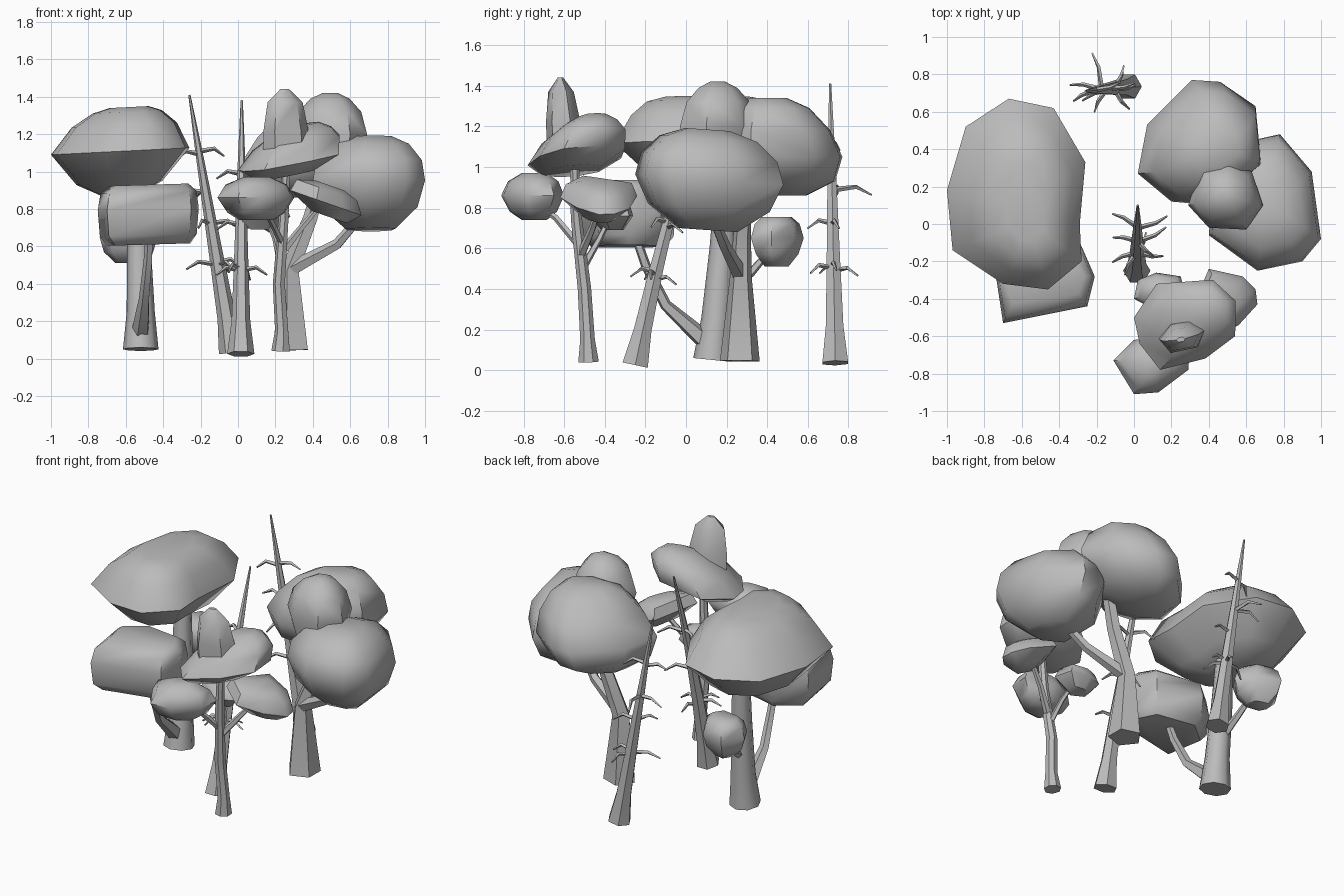
import bpy, bmesh, math
from mathutils import Vector

cube = bpy.data.objects.get("Cube")
if cube:
    bpy.data.objects.remove(cube, do_unlink=True)

grey = bpy.data.materials.new("plain_grey")
grey.use_nodes = True
color = (0.5, 0.5, 0.5, 1)
grey.diffuse_color = color
grey.node_tree.nodes["Principled BSDF"].inputs["Base Color"].default_value = color


def skin(name, rings, angle):
    """Join a stack of equal rings into a closed, softly shaded mesh."""
    bm = bmesh.new()
    loops = [[bm.verts.new(p) for p in ring] for ring in rings]
    count = len(loops[0])
    for low, high in zip(loops, loops[1:]):
        for i in range(count):
            j = (i + 1) % count
            bm.faces.new((low[i], low[j], high[j], high[i]))
    bm.faces.new(loops[0][::-1])
    bm.faces.new(loops[-1])
    bmesh.ops.recalc_face_normals(bm, faces=bm.faces)
    mesh = bpy.data.meshes.new(name)
    bm.to_mesh(mesh)
    bm.free()
    mesh.materials.append(grey)
    obj = bpy.data.objects.new(name, mesh)
    bpy.context.collection.objects.link(obj)
    bpy.ops.object.select_all(action='DESELECT')
    obj.select_set(True)
    bpy.context.view_layer.objects.active = obj
    bpy.ops.object.shade_smooth_by_angle(angle=math.radians(angle))
    return obj


def clump(name, outline, layers, slope=(0, 0), lean=(0, 0)):
    """Foliage: plan outline scaled per (height, x scale, y scale), sloped, and leaning about its widest layer."""
    cx = sum(p[0] for p in outline) / len(outline)
    cy = sum(p[1] for p in outline) / len(outline)
    middle = max(layers, key=lambda layer: layer[1])[0]
    rings = []
    for z, sx, sy in layers:
        ring = []
        for x, y in outline:
            dx, dy = (x - cx) * sx, (y - cy) * sy
            ring.append((cx + dx + lean[0] * (z - middle), cy + dy + lean[1] * (z - middle),
                         z + dx * slope[0] + dy * slope[1]))
        rings.append(ring)
    return skin(name, rings, 50)


def limb(name, path, sides=6):
    """Tapered wood: path of (x, y, z, radius)."""
    pts = [Vector(p[:3]) for p in path]
    rings = []
    for i, p in enumerate(pts):
        way = (pts[min(i + 1, len(pts) - 1)] - pts[max(i - 1, 0)]).normalized()
        side = way.cross(Vector((0, 1, 0)))
        if side.length < 0.2:
            side = way.cross(Vector((1, 0, 0)))
        side.normalize()
        up = way.cross(side)
        rings.append([p + path[i][3] * (side * math.cos(a) + up * math.sin(a))
                      for a in (math.tau * k / sides for k in range(sides))])
    return skin(name, rings, 50)


def bare_tree(name, base, tip, bend, twigs):
    """Leafless leaning trunk with bent twigs given as (height fraction, heading, length)."""
    base, tip, bend = Vector(base), Vector(tip), Vector(bend)

    def at(t):
        return base.lerp(tip, t) + bend * math.sin(math.pi * t)

    profile = ((0, .073), (.13, .05), (.35, .039), (.6, .028), (.8, .018), (1, .006))
    limb(name + "_trunk", [(*at(t), r) for t, r in profile])
    for i, (t, heading, length) in enumerate(twigs):
        a = math.radians(heading)
        out = Vector((math.cos(a), math.sin(a), 0))
        turn = Vector((-out.y, out.x, 0)) * length * .12
        root = at(t)
        elbow = root + out * length * .6 + Vector((0, 0, .015))
        end = root + out * length + turn - Vector((0, 0, .025))
        limb(f"{name}_twig_{i}", [(*root, .014), (*elbow, .011), (*end, .005)], 4)


# Wide tree
limb("wide_tree_trunk", [(-.52, .13, .05, .095), (-.52, .15, .25, .075),
                         (-.53, .18, .6, .064), (-.54, .2, 1, .05)], 8)
limb("wide_tree_front_branch", [(-.52, .1, .14, .05), (-.5, -.1, .32, .03),
                                (-.48, -.2, .52, .025), (-.47, -.27, .72, .02)], 5)
limb("wide_tree_back_branch", [(-.53, .17, .38, .03), (-.54, .32, .48, .022),
                               (-.58, .44, .62, .015)], 5)
clump("wide_tree_crown",
      [(-.9, .52), (-.67, .67), (-.43, .62), (-.26, .33), (-.29, 0), (-.28, -.2),
       (-.46, -.35), (-.7, -.32), (-.97, -.14), (-1, .18)],
      [(.88, .3, .3), (.94, .62, .65), (1.11, 1, 1), (1.25, .76, .8), (1.32, .5, .62),
       (1.345, .28, .42)], (.05, 0), (.1, -.12))
clump("wide_tree_front_clump",
      [(-.7, -.53), (-.25, -.44), (-.21, -.28), (-.28, -.12), (-.58, -.05), (-.75, -.2)],
      [(.61, .82, .75), (.66, .96, .95), (.8, 1, 1), (.89, .95, .9), (.93, .78, .6)], (.03, 0))
clump("wide_tree_back_clump",
      [(-.74, .45), (-.69, .35), (-.5, .32), (-.43, .42), (-.5, .54), (-.66, .58)],
      [(.51, .45, .45), (.57, .85, .8), (.65, 1, 1), (.72, .85, .85), (.755, .55, .55)])

# Round tree
limb("round_tree_trunk", [(.29, .265, .045, .103), (.28, .27, .47, .055),
                          (.39, .28, .75, .042), (.46, .3, 1, .035)], 5)
limb("round_tree_branch", [(.29, .26, .48, .042), (.53, .19, .61, .03),
                           (.66, .13, .76, .024)], 5)
clump("round_tree_side_clump",
      [(.4, -.06), (.66, -.25), (.9, -.2), (1, -.08), (.95, .28), (.78, .48),
       (.6, .44), (.42, .2)],
      [(.69, .45, .4), (.8, .86, .82), (.94, 1, 1), (1.05, .94, .92), (1.14, .7, .66),
       (1.185, .38, .3)], (0, -.07))
clump("round_tree_back_clump",
      [(.02, .27), (.07, .53), (.31, .77), (.46, .76), (.65, .63), (.68, .32),
       (.42, .1), (.2, .12)],
      [(.86, .45, .4), (.93, .83, .85), (1.05, 1, 1), (1.18, .87, .87), (1.29, .64, .6),
       (1.34, .38, .28)], lean=(.3, -.12))
clump("round_tree_top_clump",
      [(.29, .1), (.35, .3), (.5, .35), (.63, .28), (.69, .1), (.6, -.03), (.4, -.02)],
      [(1.05, .8, .8), (1.2, 1, 1), (1.32, .84, .82), (1.39, .52, .5), (1.42, .2, .2)])

# Layered tree
limb("layered_tree_trunk", [(.23, -.48, .04, .052), (.235, -.485, .15, .037),
                            (.22, -.5, .4, .034), (.245, -.54, .75, .028),
                            (.26, -.55, 1.05, .022)], 7)
limb("layered_tree_right_branch", [(.23, -.52, .56, .024), (.34, -.46, .7, .018),
                                   (.45, -.42, .83, .014)], 5)
limb("layered_tree_left_branch", [(.235, -.53, .62, .02), (.17, -.64, .75, .016),
                                  (.1, -.75, .82, .012)], 5)
limb("layered_tree_back_branch", [(.23, -.51, .5, .02), (.2, -.43, .64, .016),
                                  (.15, -.37, .76, .012)], 5)
clump("layered_tree_crown",
      [(0, -.5), (.03, -.64), (.14, -.78), (.38, -.72), (.54, -.6), (.54, -.43),
       (.4, -.3), (.12, -.32)],
      [(.98, .6, .6), (1.05, 1, 1), (1.15, .86, .86), (1.21, .6, .6), (1.25, .3, .3)],
      (.17, .08), (.4, .35))
clump("layered_tree_peak",
      [(.14, -.61), (.2, -.68), (.34, -.65), (.38, -.56), (.3, -.51), (.2, -.53)],
      [(1.1, 1.05, 1.05), (1.22, 1, 1), (1.37, .78, .74), (1.44, .2, .16)], lean=(-.03, -.08))
clump("layered_tree_front_clump",
      [(-.11, -.73), (0, -.91), (.13, -.9), (.29, -.78), (.3, -.65), (.12, -.6), (0, -.62)],
      [(.74, .45, .4), (.78, .75, .75), (.86, 1, 1), (.93, .8, .8), (.97, .35, .4)])
clump("layered_tree_right_clump",
      [(.28, -.52), (.42, -.62), (.56, -.54), (.66, -.43), (.65, -.35), (.58, -.28), (.4, -.24)],
      [(.75, .5, .5), (.82, 1, 1), (.89, .85, .85), (.92, .4, .4)], (-.35, 0))
clump("layered_tree_back_clump",
      [(0, -.4), (.02, -.3), (.12, -.26), (.25, -.28), (.28, -.4), (.15, -.48)],
      [(.69, .5, .5), (.76, 1, 1), (.82, .8, .8), (.85, .3, .3)])

# Bare trees
bare_tree("back_bare_tree", (-.03, .735, .035), (-.26, .71, 1.41), (0, 0, 0),
          [(.34, 195, .18), (.33, 60, .13), (.34, 300, .14), (.35, 0, .12), (.5, 5, .15),
           (.5, 235, .14), (.62, 98, .2), (.62, 165, .17), (.78, 10, .14), (.77, 200, .13)])
bare_tree("middle_bare_tree", (.015, -.25, .025), (.02, .1, 1.38), (0, -.02, 0),
          [(.33, 195, .14), (.33, 345, .14), (.31, 60, .12), (.34, 235, .14), (.5, 20, .17),
           (.51, 165, .13), (.52, 310, .12), (.7, 15, .17), (.71, 145, .15)])
